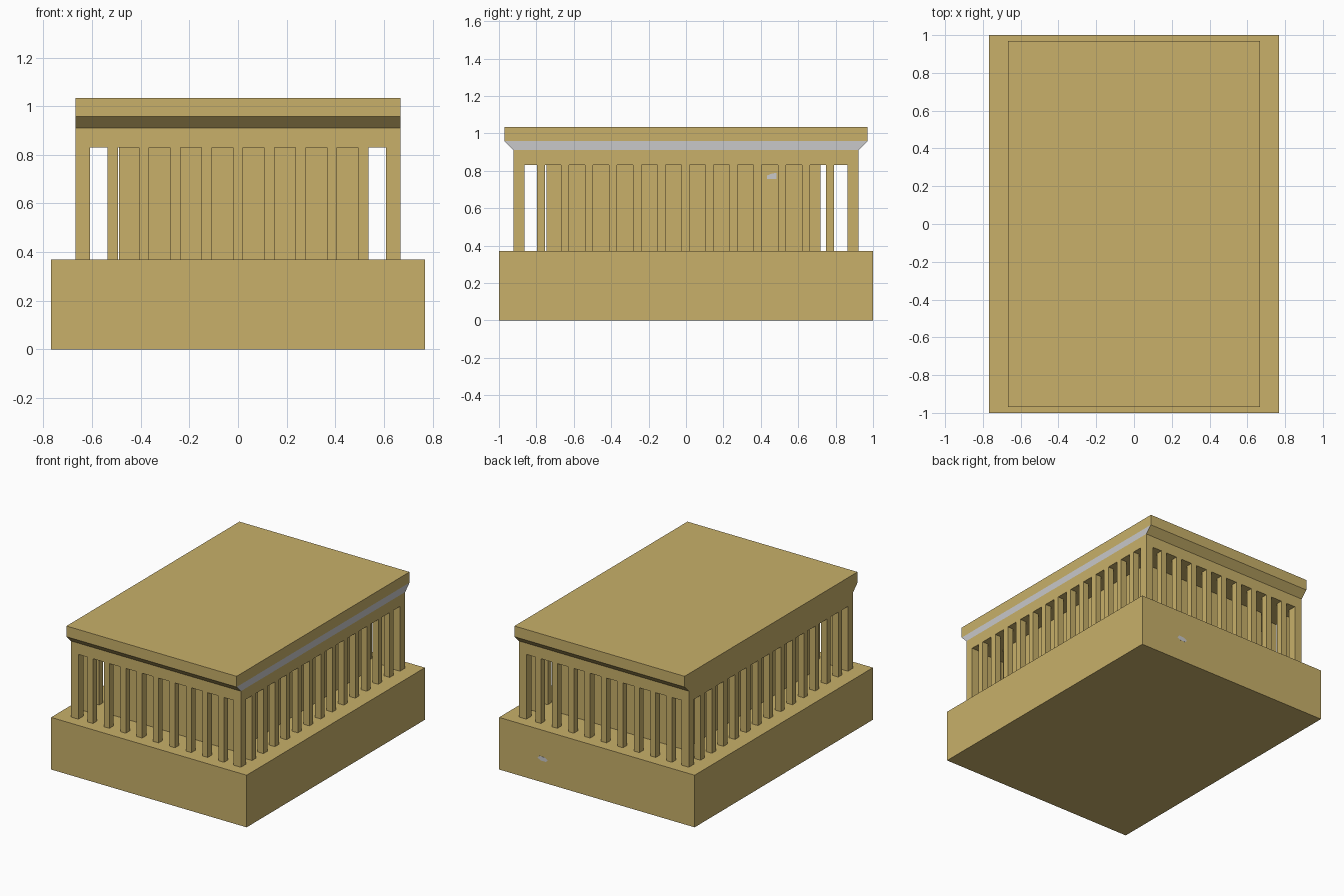
import bpy, bmesh

if "Cube" in bpy.data.objects:
    bpy.data.objects.remove(bpy.data.objects["Cube"])


def material(name, rgb):
    m = bpy.data.materials.new(name)
    m.diffuse_color = (*rgb, 1)
    m.use_nodes = True
    m.node_tree.nodes["Principled BSDF"].inputs["Base Color"].default_value = m.diffuse_color
    return m


STONE = material("tan stone", (0.578, 0.434, 0.144))
GREY = material("light grey", (0.58, 0.58, 0.59))


def finish(name, bm, mats):
    bmesh.ops.recalc_face_normals(bm, faces=bm.faces)
    mesh = bpy.data.meshes.new(name)
    bm.to_mesh(mesh)
    bm.free()
    for m in mats:
        mesh.materials.append(m)
    ob = bpy.data.objects.new(name, mesh)
    bpy.context.collection.objects.link(ob)
    return ob


def stack(name, rings, mats=(STONE,), rule=None):
    """Solid from rectangular rings (x0, x1, y0, y1, z), bottom to top."""
    bm = bmesh.new()
    loops = [[bm.verts.new(p) for p in ((x0, y0, z), (x1, y0, z), (x1, y1, z), (x0, y1, z))]
             for x0, x1, y0, y1, z in rings]
    bm.faces.new(loops[0][::-1])
    bm.faces.new(loops[-1])
    for a, b in zip(loops, loops[1:]):
        for i in range(4):
            j = (i + 1) % 4
            bm.faces.new((a[i], a[j], b[j], b[i]))
    bm.normal_update()
    if rule:
        for f in bm.faces:
            f.material_index = int(rule(f))
    return finish(name, bm, mats)


def box(name, x0, x1, y0, y1, z0, z1):
    return stack(name, [(x0, x1, y0, y1, z0), (x0, x1, y0, y1, z1)])


BASE, HEAD = 0.37, 0.83
HX, HY = 0.668, 0.922

# Podium and inner chamber
box("podium", -0.768, 0.768, -1, 1, 0, BASE)
box("inner_chamber", -0.49, 0.50, -0.745, 0.72, BASE, HEAD)

# Beam, flared cornice (grey on the right end) and flat roof
stack("roof", [(-HX, HX, -HY, HY, HEAD), (-HX, HX, -HY, HY, 0.91),
               (-HX, HX, -0.97, 0.97, 0.958), (-HX, HX, -0.97, 0.97, 1.034)],
      (STONE, GREY),
      lambda f: f.normal.x > 0.9 and 0.91 < f.calc_center_median().z < 0.958)

# Corner pillars
C = 0.059
for sx in (-1, 1):
    for sy in (-1, 1):
        xs = sorted((sx * HX, sx * (HX - C)))
        ys = sorted((sy * HY, sy * (HY - C)))
        box("corner_pillar", *xs, *ys, BASE, HEAD)

# Columns along all four sides
W, D, PITCH = 0.0215, 0.046, 0.1288
for s in (-1, 1):
    for i in range(-4, 5):
        c = i * PITCH
        box("end_column", c - W, c + W, *sorted((s * HY, s * (HY - D))), BASE, HEAD)
    for i in range(-6, 7):
        c = i * PITCH - 0.003
        box("side_column", *sorted((s * HX, s * (HX - D))), c - W, c + W, BASE, HEAD)


# Small grey patches
def patch(name, points, offset):
    bm = bmesh.new()
    face = bm.faces.new([bm.verts.new(p) for p in points])
    ext = bmesh.ops.extrude_face_region(bm, geom=[face])
    bmesh.ops.translate(bm, vec=offset,
                        verts=[v for v in ext["geom"] if isinstance(v, bmesh.types.BMVert)])
    finish(name, bm, [GREY])


patch("wall_patch", [(0.499, y, z) for y, z in
      ((0.432, 0.755), (0.485, 0.755), (0.485, 0.79), (0.46, 0.785), (0.432, 0.775))], (0.004, 0, 0))
patch("podium_patch", [(x, 0.997, z) for x, z in
      ((0.465, 0.165), (0.45, 0.183), (0.405, 0.18), (0.385, 0.165), (0.40, 0.152), (0.44, 0.152))],
      (0, 0.004, 0))
